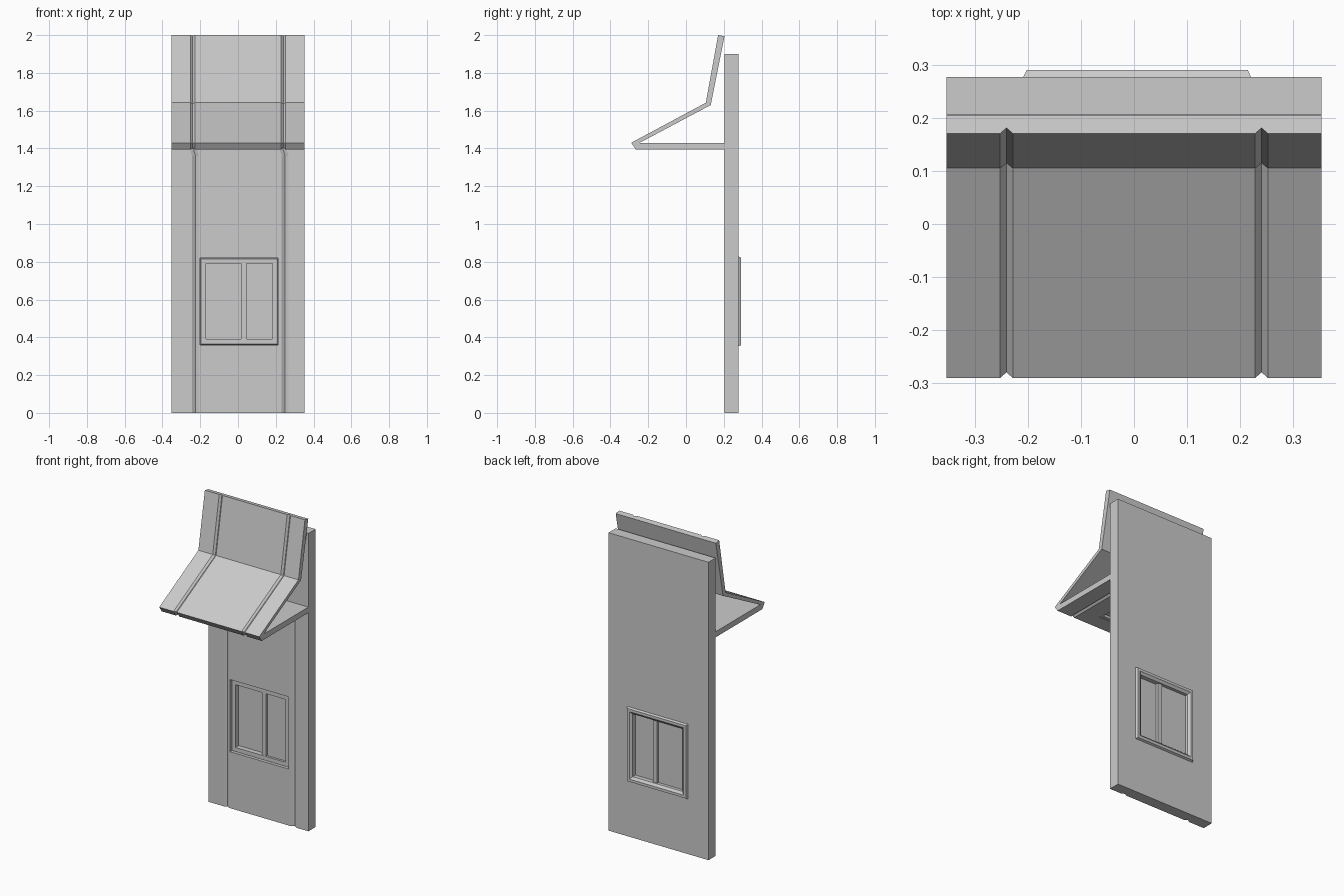
import bpy, bmesh

if "Cube" in bpy.data.objects:
    bpy.data.objects.remove(bpy.data.objects["Cube"])


def loft(name, rings, closed=False):
    """Skin equal-length rings of points; cap the ends or close into a loop."""
    bm = bmesh.new()
    vs = [[bm.verts.new(p) for p in r] for r in rings]
    n = len(vs[0])
    pairs = list(zip(vs, vs[1:])) + ([(vs[-1], vs[0])] if closed else [])
    for a, b in pairs:
        for i in range(n):
            j = (i + 1) % n
            bm.faces.new((a[i], a[j], b[j], b[i]))
    if not closed:
        bm.faces.new(vs[0])
        bm.faces.new(vs[-1])
    bmesh.ops.recalc_face_normals(bm, faces=bm.faces)
    me = bpy.data.meshes.new(name)
    bm.to_mesh(me)
    bm.free()
    ob = bpy.data.objects.new(name, me)
    bpy.context.collection.objects.link(ob)
    return ob


def rect(x0, x1, z0, z1, y, inset=0.0):
    x0, x1, z0, z1 = x0 + inset, x1 - inset, z0 + inset, z1 - inset
    return [(x0, y, z0), (x1, y, z0), (x1, y, z1), (x0, y, z1)]


def box(name, x0, x1, y0, y1, z0, z1):
    return loft(name, [rect(x0, x1, z0, z1, y) for y in (y0, y1)])


def cut(target, cutter):
    cutter.hide_render = True
    cutter.hide_viewport = True
    cutter.display_type = 'WIRE'
    m = target.modifiers.new("cut", 'BOOLEAN')
    m.operation = 'DIFFERENCE'
    m.solver = 'EXACT'
    m.object = cutter


W, FRONT, BACK = 0.353, 0.205, 0.277
OPENING = (-0.20, 0.212, 0.36, 0.82)


# Wall slab with two V grooves that shift back in line at the canopy
def wall_section(z, shift, depth):
    pts = [(-W, BACK, z), (-W, FRONT, z)]
    for c in (-0.237, 0.237):
        c += shift
        pts += [(c - 0.018, FRONT, z), (c, FRONT + depth, z), (c + 0.018, FRONT, z)]
    return pts + [(W, FRONT, z), (W, BACK, z)]


wall = loft("wall", [wall_section(0, 0.012, 0.012), wall_section(1.36, 0.012, 0.012),
                     wall_section(1.40, 0, 0.012), wall_section(1.41, 0, 0),
                     wall_section(1.90, 0, 0)])
cut(wall, box("window_cutter", OPENING[0], OPENING[1], 0.1, 0.4, OPENING[2], OPENING[3]))

# Folded canopy: side profile swept along x, outer skin dips at the grooves
outer = [(0.17, 2.0), (0.105, 1.642), (-0.29, 1.43), (-0.265, 1.394), (0.205, 1.394)]
dipped = [(0.181, 1.998), (0.115, 1.635), (-0.279, 1.427), (-0.26, 1.405), (0.205, 1.405)]
inner = [(0.205, 1.43), (-0.245, 1.43), (0.131, 1.63), (0.204, 1.994)]
stations = [(-W, 0), (-0.252, 0), (-0.24, 1), (-0.228, 0),
            (0.228, 0), (0.24, 1), (0.252, 0), (W, 0)]
canopy = loft("canopy", [[(x, y, z) for y, z in (dipped if d else outer) + inner]
                         for x, d in stations])

# Recessed light panel in the canopy underside
cut(canopy, box("light_cutter", -0.13, 0.13, -0.165, 0.105, 1.35, 1.415))
light_frame = [(0.0, 1.396), (0.0, 1.412), (0.02, 1.412), (0.02, 1.396)]
loft("light_frame", [[(-0.13 + i, -0.165 + i, z), (0.13 - i, -0.165 + i, z),
                      (0.13 - i, 0.105 - i, z), (-0.13 + i, 0.105 - i, z)]
                     for i, z in light_frame], closed=True)

# Window frame with a bevelled trim standing out at the back
frame = [(0.004, 0.218), (0.0, 0.225), (0.0, BACK), (-0.008, BACK), (-0.002, 0.29),
         (0.015, 0.29), (0.03, 0.278), (0.03, 0.218)]
loft("window_frame", [rect(*OPENING, y, i) for i, y in frame], closed=True)

# Mullion and the two sliding panes, set at different depths
box("window_mullion", 0.015, 0.045, 0.22, 0.27, 0.385, 0.795)
box("left_pane", -0.175, 0.02, 0.25, 0.258, 0.385, 0.795)
box("right_pane", 0.04, 0.187, 0.232, 0.25, 0.385, 0.795)
